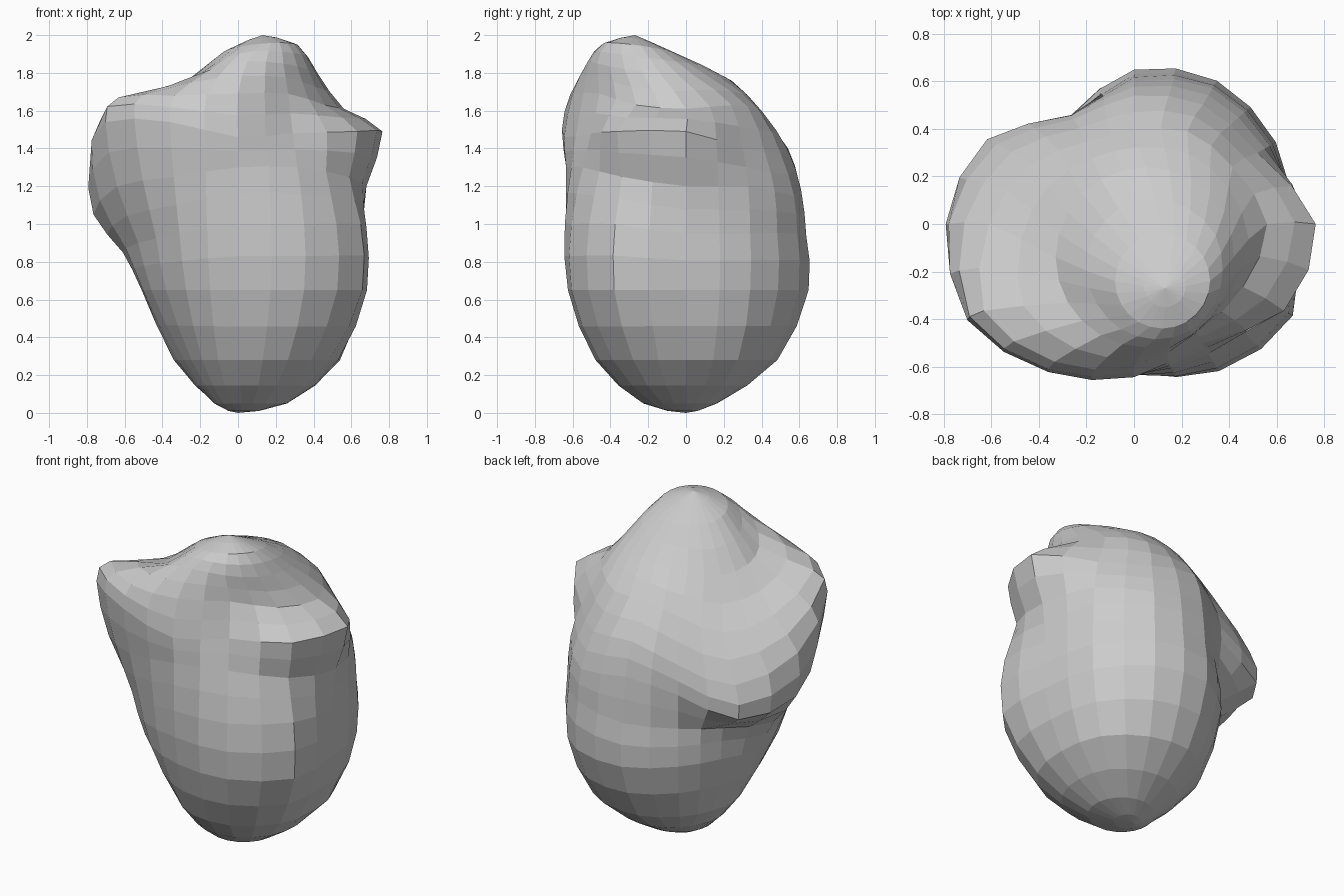
import bpy, bmesh, math
from mathutils import Vector

if "Cube" in bpy.data.objects:
    bpy.data.objects.remove(bpy.data.objects["Cube"])

STEPS = [math.radians(30 * i) for i in range(12)]


def ring(radii, heights, cx=0.0, cy=0.0):
    """Cross-section given by 12 radii; angle 0 is +x, 90 is +y."""
    if not isinstance(heights, (list, tuple)):
        heights = [heights] * 12
    return [Vector((cx + r * math.cos(a), cy + r * math.sin(a), z))
            for a, r, z in zip(STEPS, radii, heights)]


def spline(a, b, c, d, t):
    return 0.5 * (2 * b + (c - a) * t + (2 * a - 5 * b + 4 * c - d) * t * t
                  + (3 * b - a - 3 * c + d) * t ** 3)


# Rounded foot and tapering lower body
foot = ring([.19 + .06 * math.cos(a + .6) for a in STEPS], .05, .02, 0)
low = ring([.54, .55, .52, .48, .41, .36, .34, .33, .38, .46, .53, .56], .28)
belly = ring([.66, .68, .69, .645, .53, .47, .51, .53, .55, .60, .70, .76], .65)

# Underside and rim of the overhanging left lobe
under = ring([.665, .68, .68, .63, .51, .50, .61, .61, .62, .635, .70, .75],
             [.95, .95, .95, .92, .88, .86, .85, .90, .95, 1.0, 1.0, 1.0])
rim = ring([.68, .66, .66, .60, .53, .71, .765, .74, .68, .635, .63, .68],
           [1.2, 1.2, 1.15, 1.2, 1.1, 1.0, 1.05, 1.2, 1.25, 1.3, 1.3, 1.25])

# Right knob, front left lip and sloping top with a dip behind the lip
lip = ring([.765, .60, .58, .54, .51, .67, .78, .81, .72, .645, .58, .73],
           [1.49, 1.40, 1.37, 1.40, 1.28, 1.2, 1.33, 1.54, 1.54, 1.46, 1.48, 1.49])
shoulder = ring([.56, .48, .45, .39, .40, .50, .61, .73, .67, .60, .53, .53],
                [1.61, 1.63, 1.60, 1.59, 1.53, 1.46, 1.52, 1.67, 1.68, 1.69, 1.69, 1.63])
dip = ring([.37, .38, .38, .38, .38, .38, .38, .38, .38, .38, .38, .37],
           [1.80, 1.78, 1.77, 1.76, 1.73, 1.70, 1.71, 1.74, 1.82, 1.86, 1.85, 1.82], .05, -.14)
crown = ring([.20] * 12, [1.925 + .035 * math.cos(a + 1.0) for a in STEPS], .12, -.24)

# Double the rings in both directions with smooth splines
rings = []
for pts in (foot, low, belly, under, rim, lip, shoulder, dip, crown):
    rings.append([spline(pts[i - 1], pts[i], pts[(i + 1) % 12], pts[(i + 2) % 12], t)
                  for i in range(12) for t in (0, .5)])
n = 24
bottom, top = Vector((0, 0, 0)), Vector((.13, -.27, 2.0))
keys = [[bottom] * n] + rings + [[top] * n]
rows = []
for k in range(len(keys) - 1):
    for t in (0, .5):
        if k == 0 and t == 0:
            continue
        p = [keys[max(0, k - 1)], keys[k], keys[k + 1], keys[min(len(keys) - 1, k + 2)]]
        rows.append([spline(p[0][j], p[1][j], p[2][j], p[3][j], t) for j in range(n)])

# Skin the rows and close both ends at a pole
bm = bmesh.new()
grid = []
for row in rows:
    grid.append([bm.verts.new((v.x, v.y, min(2.0, max(0.005, v.z)))) for v in row])
vb, vt = bm.verts.new(bottom), bm.verts.new(top)
for j in range(n):
    m = (j + 1) % n
    bm.faces.new((vb, grid[0][m], grid[0][j]))
    bm.faces.new((vt, grid[-1][j], grid[-1][m]))
    for a, b in zip(grid, grid[1:]):
        bm.faces.new((a[j], a[m], b[m], b[j]))
bmesh.ops.recalc_face_normals(bm, faces=bm.faces)
mesh = bpy.data.meshes.new("boulder")
bm.to_mesh(mesh)
bm.free()
boulder = bpy.data.objects.new("boulder", mesh)
bpy.context.collection.objects.link(boulder)
